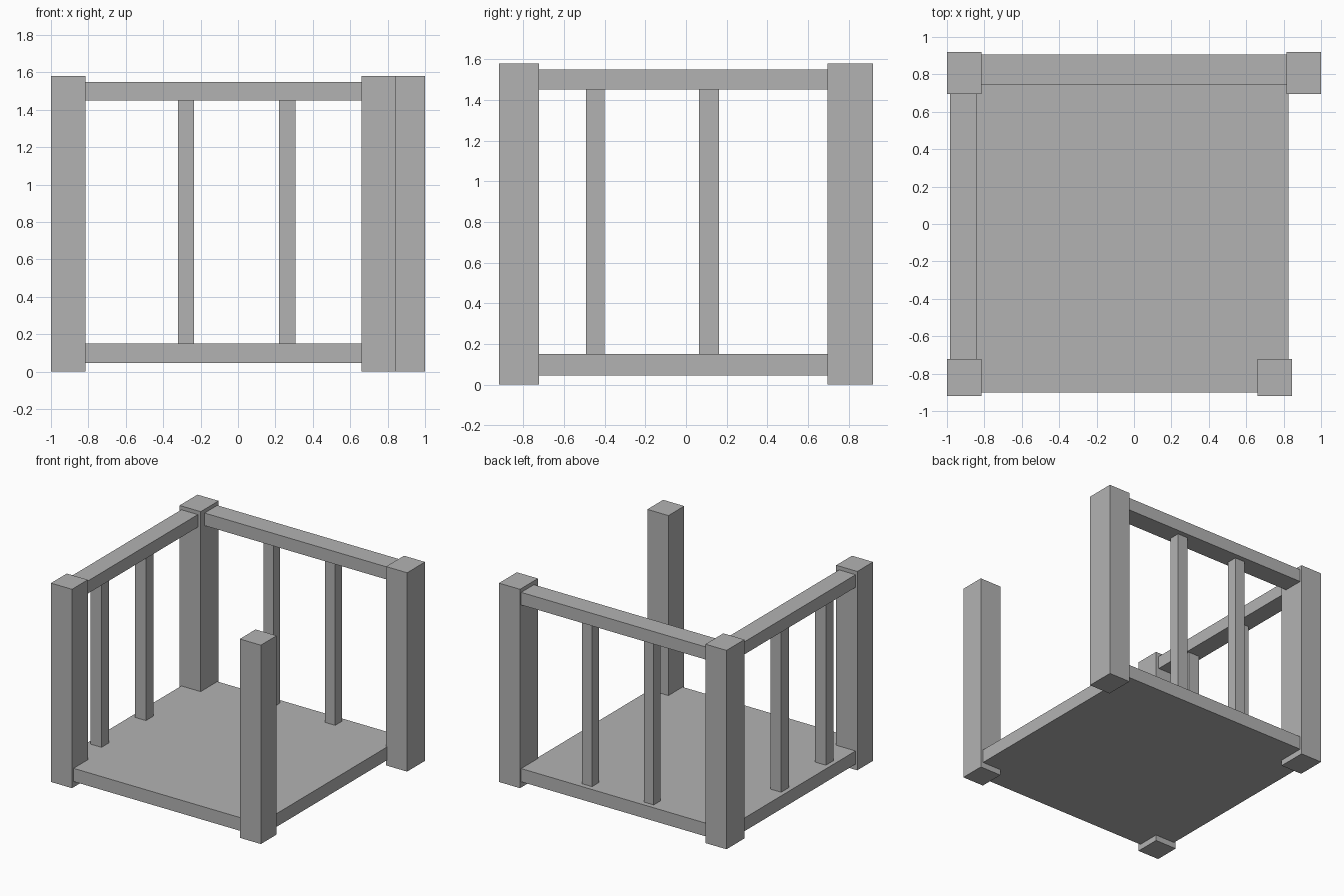
import bpy
import bmesh
from mathutils import Vector

cube = bpy.data.objects.get("Cube")
if cube:
    bpy.data.objects.remove(cube, do_unlink=True)

# Single plain grey material
grey = bpy.data.materials.new("plain_grey")
grey.use_nodes = True
colour = (0.45, 0.45, 0.45, 1)
grey.diffuse_color = colour
grey.node_tree.nodes["Principled BSDF"].inputs["Base Color"].default_value = colour


def box(name, x, y, z):
    """Box between the given (low, high) ranges."""
    low, high = (Vector(c) for c in zip(x, y, z))
    mesh = bpy.data.meshes.new(name)
    bm = bmesh.new()
    bmesh.ops.create_cube(bm, size=1)
    bmesh.ops.scale(bm, vec=high - low, verts=bm.verts)
    bm.to_mesh(mesh)
    bm.free()
    mesh.materials.append(grey)
    obj = bpy.data.objects.new(name, mesh)
    obj.location = (low + high) / 2
    bpy.context.collection.objects.link(obj)
    return obj


floor_z = (0.045, 0.15)
rail_z = (1.45, 1.55)
post_z = (0, 1.58)
bar_z = (floor_z[1] - 0.01, rail_z[0] + 0.01)
right_x = (-1, -0.815)
front_y = (-0.92, -0.722)
back_y = (0.695, 0.92)

# Floor slab
box("floor", (-0.985, 0.825), (-0.90, 0.905), floor_z)

# Corner posts; the front left one stands further in
box("front_right_post", right_x, front_y, post_z)
box("front_left_post", (0.66, 0.845), front_y, post_z)
box("back_right_post", right_x, back_y, post_z)
box("back_left_post", (0.815, 1), back_y, post_z)

# Top rails on the two closed sides
box("back_rail", (-0.82, 0.82), (0.745, 0.905), rail_z)
box("right_rail", (-0.985, -0.84), (-0.73, 0.70), rail_z)

# Upright bars below the rails
for i, x in enumerate([(-0.322, -0.235), (0.22, 0.308)]):
    box(f"back_bar_{i + 1}", x, (0.78, 0.865), bar_z)
for i, y in enumerate([(-0.492, -0.40), (0.065, 0.162)]):
    box(f"right_bar_{i + 1}", (-0.95, -0.855), y, bar_z)
